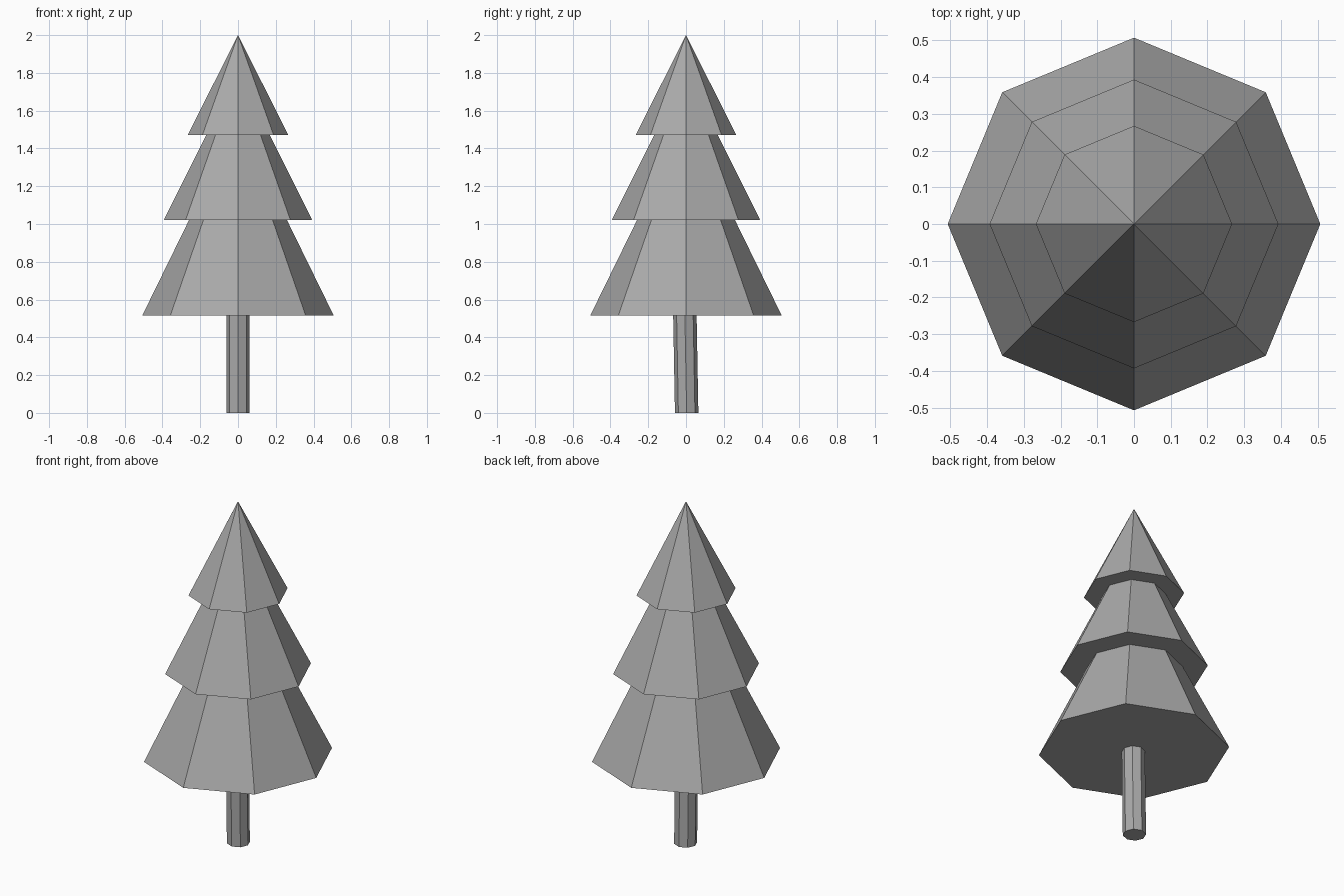
import bpy
import bmesh
import math
from mathutils import Matrix

SIDES = 8

cube = bpy.data.objects.get("Cube")
if cube:
    bpy.data.objects.remove(cube, do_unlink=True)

# Single flat grey
grey = bpy.data.materials.new("grey")
grey.use_nodes = True
colour = (0.4, 0.4, 0.4, 1)
grey.diffuse_color = colour
grey.node_tree.nodes["Principled BSDF"].inputs["Base Color"].default_value = colour


def add_cone(name, r_bottom, r_top, z_bottom, z_top, lean=0.0):
    """Eight-sided cone or prism with corners on the axes, leaning along y."""
    bm = bmesh.new()
    height = z_top - z_bottom
    bmesh.ops.create_cone(
        bm, cap_ends=True, segments=SIDES, radius1=r_bottom, radius2=r_top,
        depth=height, matrix=Matrix.Translation((0, 0, (z_bottom + z_top) / 2)))
    bmesh.ops.remove_doubles(bm, verts=bm.verts, dist=0.0001)
    # Turn so that one corner lies exactly on the +x axis
    corner = max(bm.verts, key=lambda v: v.co.xy.length)
    angle = math.atan2(corner.co.y, corner.co.x)
    bmesh.ops.rotate(bm, verts=bm.verts, matrix=Matrix.Rotation(-angle, 3, "Z"))
    for v in bm.verts:
        v.co.y += lean * ((v.co.z - z_bottom) / height - 0.35)
    bmesh.ops.recalc_face_normals(bm, faces=bm.faces)
    mesh = bpy.data.meshes.new(name)
    bm.to_mesh(mesh)
    bm.free()
    mesh.materials.append(grey)
    obj = bpy.data.objects.new(name, mesh)
    bpy.context.scene.collection.objects.link(obj)


# Trunk, leaning slightly forward
add_cone("trunk", 0.062, 0.062, 0, 0.55, lean=-0.01)

# Foliage tiers: name, base radius, base height, apex height
for name, radius, base, apex in (
        ("lower_foliage", 0.507, 0.515, 1.55),
        ("middle_foliage", 0.393, 1.02, 1.81),
        ("upper_foliage", 0.267, 1.47, 2.0)):
    add_cone(name, radius, 0, base, apex)
